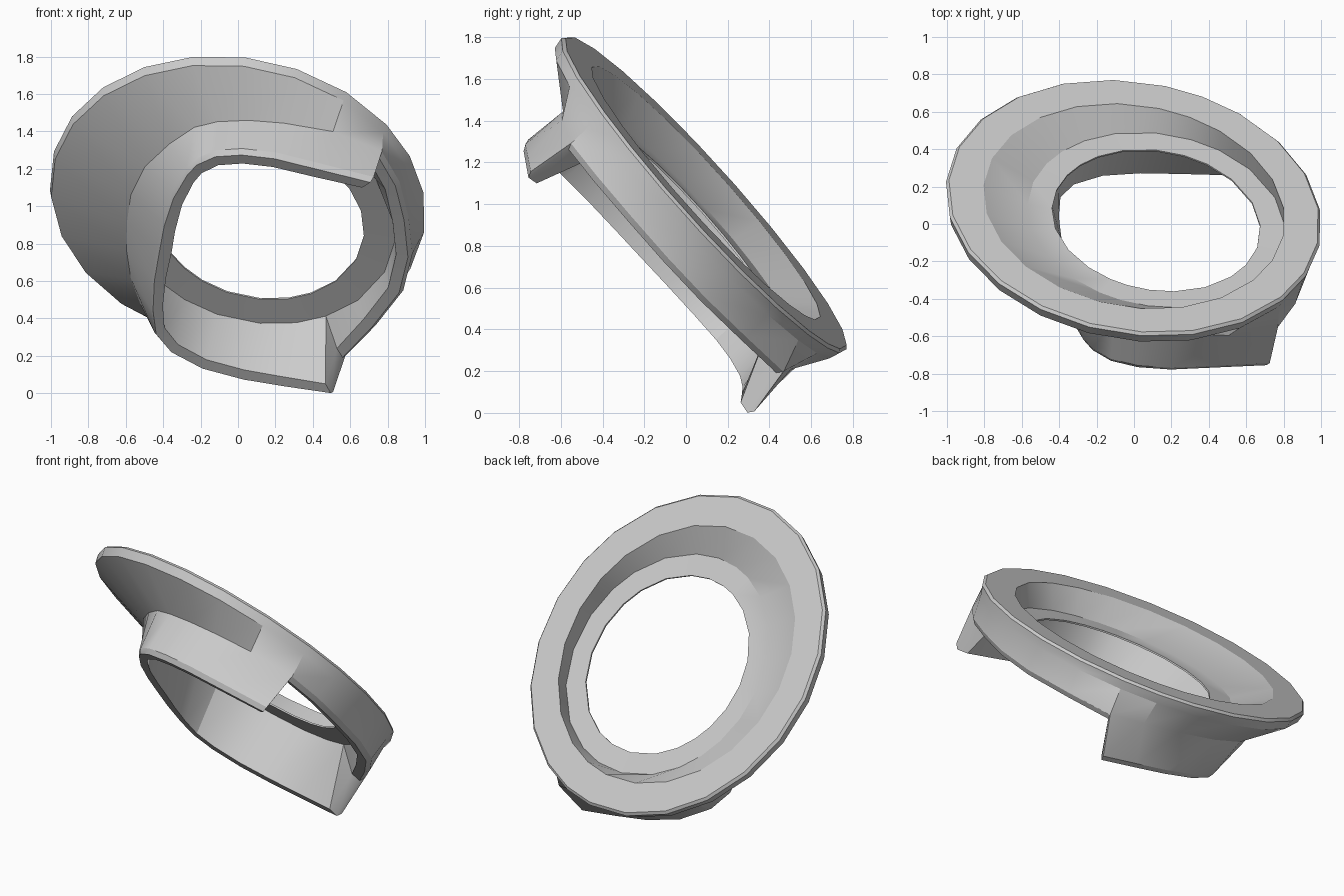
import bpy, bmesh
from math import sin, cos, radians
from mathutils import Vector

if "Cube" in bpy.data.objects:
    bpy.data.objects.remove(bpy.data.objects["Cube"])

# Tilted frame: U right, V up along the rim, W from the rim towards the collar lip
CENTRE = Vector((0, 0.095, 1.055))
W = -Vector((0.13, 0.738, 0.663)).normalized()
V = (Vector((0, 0, 1)) - W * W.z).normalized()
U = V.cross(W)
HUB = Vector((0.13, -0.06))          # middle of the inner disc

# Stations: rim angle, collar root (u, v), collar lip (u, v)
COLLAR = [
    (31, .87, .51, .86, .54), (48, .62, .65, .60, .63), (65, .36, .71, .35, .715),
    (81, .17, .73, .17, .743), (97, 0, .72, .02, .73), (113, -.13, .68, -.09, .67),
    (129, -.28, .56, -.15, .60), (145, -.43, .40, -.25, .43), (161, -.53, .20, -.33, .22),
    (177, -.575, 0, -.38, .03), (193, -.60, -.20, -.43, -.18), (209, -.60, -.40, -.46, -.40),
    (225, -.57, -.58, -.46, -.57), (241, -.45, -.74, -.39, -.70), (257, -.24, -.85, -.23, -.82),
    (273, .03, -.92, -.01, -.90), (285, .27, -.94, .22, -.95), (298, .50, -.95, .46, -.995)]
# Open side of the collar, where only a low lip remains
OPEN = [(298, .50, -.95), (314, .69, -.73), (330, .87, -.48), (346, .95, -.22),
        (2, .96, .05), (17, .94, .30), (31, .87, .51)]


def inset(p, d):
    return p + (HUB - p).normalized() * d


def section(angle, root, lip, lip_w):
    """Closed cross-section through flange, collar wall and inner disc."""
    a = radians(angle)
    ray = Vector((cos(a), sin(a)))
    reach = (root - HUB).length
    out = (root - HUB) / reach
    front = min(.73, reach - .06)    # outer radius of the disc's front face
    pts = [(ray * .813, 0), (ray * 1.0, 0), (ray * 1.014, .015), (ray * 1.0, .07),
           (root, .215), (lip, lip_w - .03), (inset(lip, .02), lip_w),
           (inset(lip, .085), lip_w - .005), (HUB + out * front, .14),
           (HUB + out * .562, .135), (HUB + out * .562, .125), (HUB + out * .695, .122)]
    return [CENTRE + U * p.x + V * p.y + W * w for p, w in pts]


sections = [section(a, Vector((cu, cv)), Vector((lu, lv)), .487) for a, cu, cv, lu, lv in COLLAR]
sections += [section(a, Vector((cu, cv)), Vector((cu, cv)), .25) for a, cu, cv in OPEN]

# Skin the sections into one closed ring; doubled stations form the tab ends
bm = bmesh.new()
rings = [[bm.verts.new(p) for p in s] for s in sections]
n = len(rings[0])
for i, ring in enumerate(rings):
    nxt = rings[(i + 1) % len(rings)]
    for j in range(n):
        k = (j + 1) % n
        bm.faces.new((ring[j], ring[k], nxt[k], nxt[j]))
bmesh.ops.remove_doubles(bm, verts=bm.verts, dist=0.0005)
bmesh.ops.dissolve_degenerate(bm, edges=bm.edges, dist=0.0005)
bmesh.ops.recalc_face_normals(bm, faces=bm.faces)

mesh = bpy.data.meshes.new("flanged_collar")
bm.to_mesh(mesh)
bm.free()
obj = bpy.data.objects.new("flanged_collar", mesh)
bpy.context.collection.objects.link(obj)
bpy.context.view_layer.objects.active = obj
obj.select_set(True)
bpy.ops.object.shade_smooth_by_angle(angle=radians(25))
